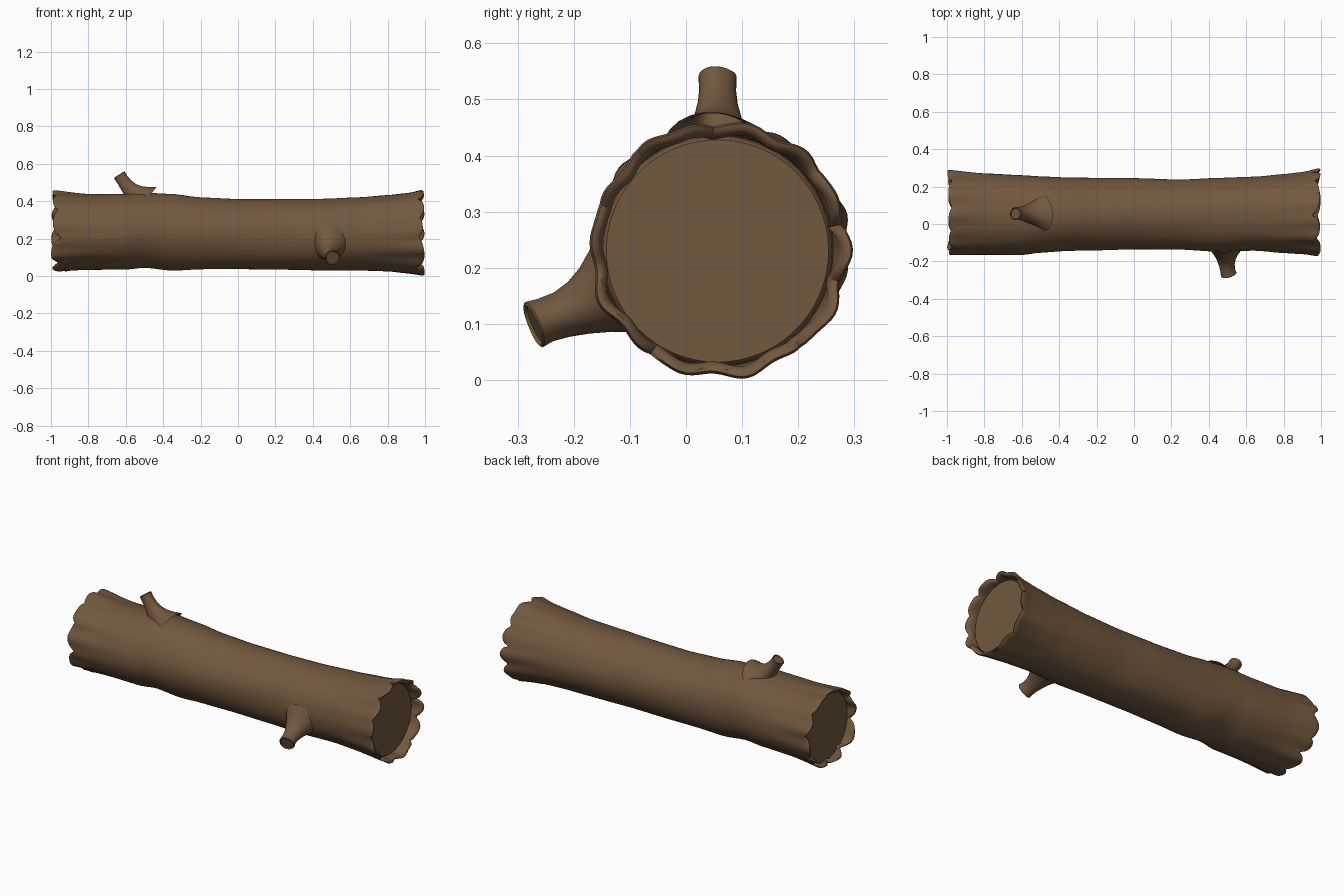
import bpy, bmesh, math, random
from mathutils import Vector

if "Cube" in bpy.data.objects:
    bpy.data.objects.remove(bpy.data.objects["Cube"])

random.seed(4)
bark = bpy.data.materials.new("bark brown")
bark.diffuse_color = (0.17, 0.098, 0.05, 1)
bark.use_nodes = True
bark.node_tree.nodes["Principled BSDF"].inputs["Base Color"].default_value = bark.diffuse_color
N = 120

# silhouette read along the log: x, z top, z bottom, y back, y front
PROFILE = [
    (-1.0, .455, .025, .290, -.165), (-.8, .438, .035, .272, -.165),
    (-.6, .440, .035, .262, -.165), (-.5, .446, .045, .256, -.152),
    (-.35, .438, .028, .250, -.142), (-.2, .419, .035, .248, -.140),
    (0, .410, .035, .245, -.135), (.25, .411, .033, .236, -.138),
    (.45, .413, .030, .245, -.150), (.65, .422, .030, .252, -.143),
    (.8, .434, .025, .265, -.155), (.9, .444, .015, .275, -.160),
    (1.0, .463, .004, .294, -.172)]


def section(x):
    for a, b in zip(PROFILE, PROFILE[1:]):
        if x <= b[0]:
            t = max(0, (x - a[0]) / (b[0] - a[0]))
            t = .5 * t + .5 * t * t * (3 - 2 * t)
            return [a[i] + (b[i] - a[i]) * t for i in range(1, 5)]
    return PROFILE[-1][1:]


def point(x, a, inset=0.0):
    """Point on the bark at position x and angle a."""
    top, bot, back, front = section(x)
    cy, cz = (back + front) / 2, (top + bot) / 2
    wave = .004 * abs(x) ** 6 * (math.sin(9 * a + x) + math.sin(14 * a + 2 * x))
    wave += .0015 * math.sin(5 * a + 4 * x)
    c, s = math.cos(a), math.sin(a)
    return Vector((x, cy + c * ((back - front) / 2 + wave - inset),
                   cz + s * ((top - bot) / 2 + wave - inset)))


def lobes():
    """Torn bark edge: rounded flaps split by sharp notches."""
    cuts = [(i + .35 + random.uniform(-.3, .3)) * math.tau / 10 for i in range(10)]
    depth = [random.uniform(.02, .065) for _ in cuts]
    reach = [random.uniform(0, .012) for _ in cuts]
    edge = []
    for j in range(N):
        a = j * math.tau / N
        k = max((i for i in range(10) if cuts[i] <= a), default=9)
        lo, hi = cuts[k], cuts[(k + 1) % 10]
        span = (hi - lo) % math.tau
        t = min(1.0, ((a - lo) % math.tau) / span)
        d = depth[k] * (1 - t) + depth[(k + 1) % 10] * t
        edge.append(1 - reach[k] - d * (1 - max(0.0, math.sin(math.pi * t)) ** .45))
    return edge


def finish(bm, name):
    bmesh.ops.recalc_face_normals(bm, faces=bm.faces)
    me = bpy.data.meshes.new(name)
    bm.to_mesh(me)
    bm.free()
    me.materials.append(bark)
    ob = bpy.data.objects.new(name, me)
    bpy.context.collection.objects.link(ob)
    bpy.ops.object.select_all(action='DESELECT')
    bpy.context.view_layer.objects.active = ob
    ob.select_set(True)
    bpy.ops.object.shade_smooth_by_angle(angle=math.radians(40))
    return ob


def skin(bm, rings):
    for r, q in zip(rings, rings[1:]):
        for j in range(len(r)):
            k = (j + 1) % len(r)
            bm.faces.new((r[j], r[k], q[k], q[j]))


# log: bark tube with rolled torn rims and recessed end discs
bm = bmesh.new()
edges = {-1: lobes(), 1: lobes()}
angles = [j * math.tau / N for j in range(N)]


def ring(fn):
    return [bm.verts.new(fn(j, a)) for j, a in enumerate(angles)]


def end_rings(s):
    e = edges[s]
    out = [ring(lambda j, a, t=t: point(s * (.9 + (e[j] - .9) * t), a)) for t in (.35, .7, .9)]
    for back, inset in ((0, .005), (.001, .012), (.008, .018), (.02, .021)):
        out.append(ring(lambda j, a: point(s * (e[j] - back), a, inset)))

    def disc(r, x):
        return ring(lambda j, a: (s * x, .056 + r * math.cos(a), .23 + r * math.sin(a)))
    out += [disc(.206, .915), disc(.2035, .935), disc(.198, .941)]
    return out


left, right = end_rings(-1), end_rings(1)
body = [ring(lambda j, a, i=i: point(-.9 + 1.8 * i / 48, a)) for i in range(49)]
skin(bm, left[::-1] + body + right)
bm.faces.new(left[-1])
bm.faces.new(right[-1])
finish(bm, "log")


# branch stubs: flared tubes with cut, slightly dished tips
def stub(name, path, ref):
    bm = bmesh.new()
    pts = [(Vector(p), r) for p, r in path]
    d = (pts[-1][0] - pts[-2][0]).normalized()
    tip, r = pts[-1]
    rings = []
    spots = []
    for i, (p, rad) in enumerate(pts):
        t = (pts[min(i + 1, len(pts) - 1)][0] - pts[max(i - 1, 0)][0]).normalized()
        spots.append((p, rad, t))
    spots += [(tip + d * .003, r * .9, d), (tip - d * .003, r * .8, d)]
    for p, rad, t in spots:
        u = t.cross(Vector(ref)).normalized()
        v = t.cross(u)
        rings.append([bm.verts.new(p + rad * (1 + .04 * math.sin(3 * a)) *
                                   (u * math.cos(a) + v * math.sin(a)))
                      for a in (k * math.tau / 28 for k in range(28))])
    skin(bm, rings)
    bm.faces.new(rings[-1])
    finish(bm, name)


stub("top_branch", [((-.50, .055, .395), .105), ((-.525, .055, .415), .078),
                    ((-.55, .055, .436), .058), ((-.575, .055, .460), .044),
                    ((-.60, .055, .490), .036), ((-.618, .055, .515), .033),
                    ((-.634, .055, .540), .034)], (0, 1, 0))
stub("front_branch", [((.49, -.10, .175), .11), ((.49, -.13, .160), .085),
                      ((.49, -.16, .143), .064), ((.492, -.19, .129), .050),
                      ((.495, -.22, .117), .042), ((.50, -.25, .107), .040),
                      ((.505, -.270, .099), .043)], (1, 0, 0))
